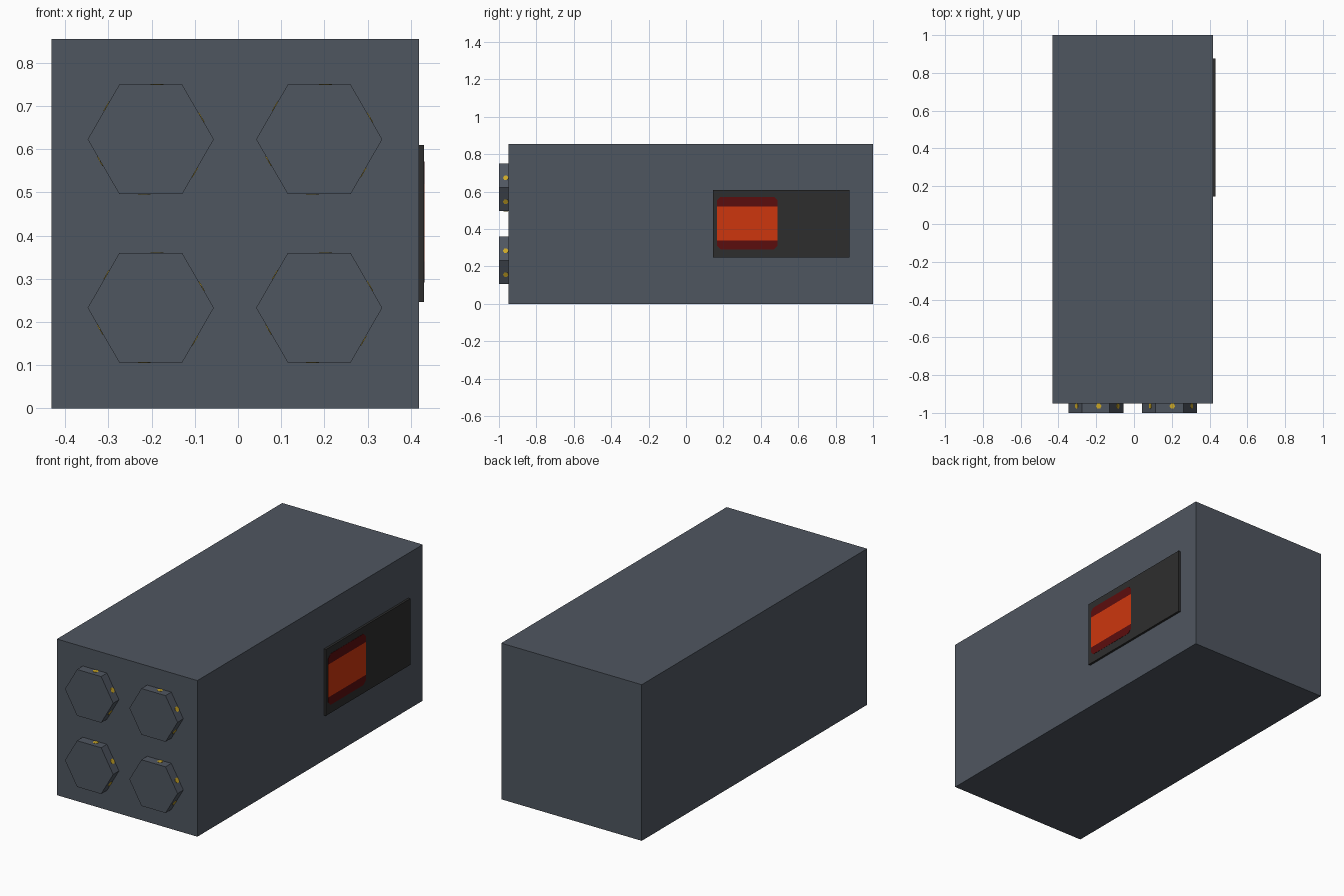
import bpy, bmesh, math
from mathutils import Matrix, Vector

if "Cube" in bpy.data.objects:
    bpy.data.objects.remove(bpy.data.objects["Cube"])


def material(name, rgb):
    m = bpy.data.materials.new(name)
    m.diffuse_color = (*rgb, 1)
    m.use_nodes = True
    m.node_tree.nodes["Principled BSDF"].inputs["Base Color"].default_value = m.diffuse_color
    return m


SLATE = material("slate_grey", (0.078, 0.093, 0.117))
BLACK = material("charcoal", (0.027, 0.027, 0.027))
ORANGE = material("orange_red", (0.61, 0.037, 0.004))
DARK_RED = material("dark_red", (0.105, 0.004, 0.004))
GOLD = material("gold", (0.60, 0.39, 0.02))


def finish(name, bm, mat):
    bmesh.ops.recalc_face_normals(bm, faces=bm.faces)
    me = bpy.data.meshes.new(name)
    bm.to_mesh(me)
    bm.free()
    me.materials.append(mat)
    ob = bpy.data.objects.new(name, me)
    bpy.context.collection.objects.link(ob)
    return ob


def box(name, lo, hi, mat):
    lo, hi = Vector(lo), Vector(hi)
    bm = bmesh.new()
    bmesh.ops.create_cube(bm, size=1, matrix=Matrix.Translation((lo + hi) / 2)
                          @ Matrix.Diagonal((*(hi - lo), 1)))
    return finish(name, bm, mat)


def side_plate(name, points, x0, x1, mat):
    # thin plate from a (y, z) outline, extruded along x
    bm = bmesh.new()
    face = bm.faces.new([bm.verts.new((x0, y, z)) for y, z in points])
    ext = bmesh.ops.extrude_face_region(bm, geom=[face])
    verts = [v for v in ext["geom"] if isinstance(v, bmesh.types.BMVert)]
    bmesh.ops.translate(bm, verts=verts, vec=(x1 - x0, 0, 0))
    return finish(name, bm, mat)


def hex_prism(bm, radius, depth, matrix):
    # six sides, one corner pointing along local +x
    bmesh.ops.create_cone(bm, cap_ends=True, segments=6, radius1=radius,
                          radius2=radius, depth=depth,
                          matrix=matrix @ Matrix.Rotation(math.pi / 2, 4, 'Z'))


# main housing
box("housing", (-0.432, -0.95, 0), (0.419, 1.0, 0.855), SLATE)

# side panel with a two-tone insert
box("side_panel", (0.419, 0.145, 0.247), (0.431, 0.875, 0.61), BLACK)
y0, y1, z0, z1, c = 0.165, 0.49, 0.292, 0.572, 0.02
for name, base, tip in (("lower_insert_band", 0.34, z0), ("upper_insert_band", 0.52, z1)):
    s = c if tip < base else -c
    side_plate(name, [(y0, base), (y1, base), (y1, tip + s), (y1 - c, tip),
                      (y0 + c, tip), (y0, tip + s)], 0.428, 0.432, DARK_RED)
box("insert_window", (0.428, y0, 0.34), (0.432, y1, 0.52), ORANGE)

# hexagonal front caps, each with small gold studs around the rim
R, SHIFT = 0.146, 0.015
for row, cz in (("lower", 0.233), ("upper", 0.623)):
    for side, cx in (("left", -0.202), ("right", 0.188)):
        bm = bmesh.new()
        hex_prism(bm, R, 0.06, Matrix.Translation((cx, -0.97, cz))
                  @ Matrix.Rotation(math.pi / 2, 4, 'X'))
        finish(f"{row}_{side}_cap", bm, SLATE)
        studs = bmesh.new()
        for i in range(6):
            a = math.radians(30 + 60 * i)
            out = Vector((math.cos(a), 0, math.sin(a)))
            along = Vector((math.sin(a), 0, -math.cos(a)))
            pos = Vector((cx, -0.964, cz)) + out * R * math.cos(math.pi / 6) + along * SHIFT
            hex_prism(studs, 0.015, 0.003,
                      Matrix.Translation(pos) @ out.to_track_quat('Z', 'Y').to_matrix().to_4x4())
        finish(f"{row}_{side}_cap_studs", studs, GOLD)
